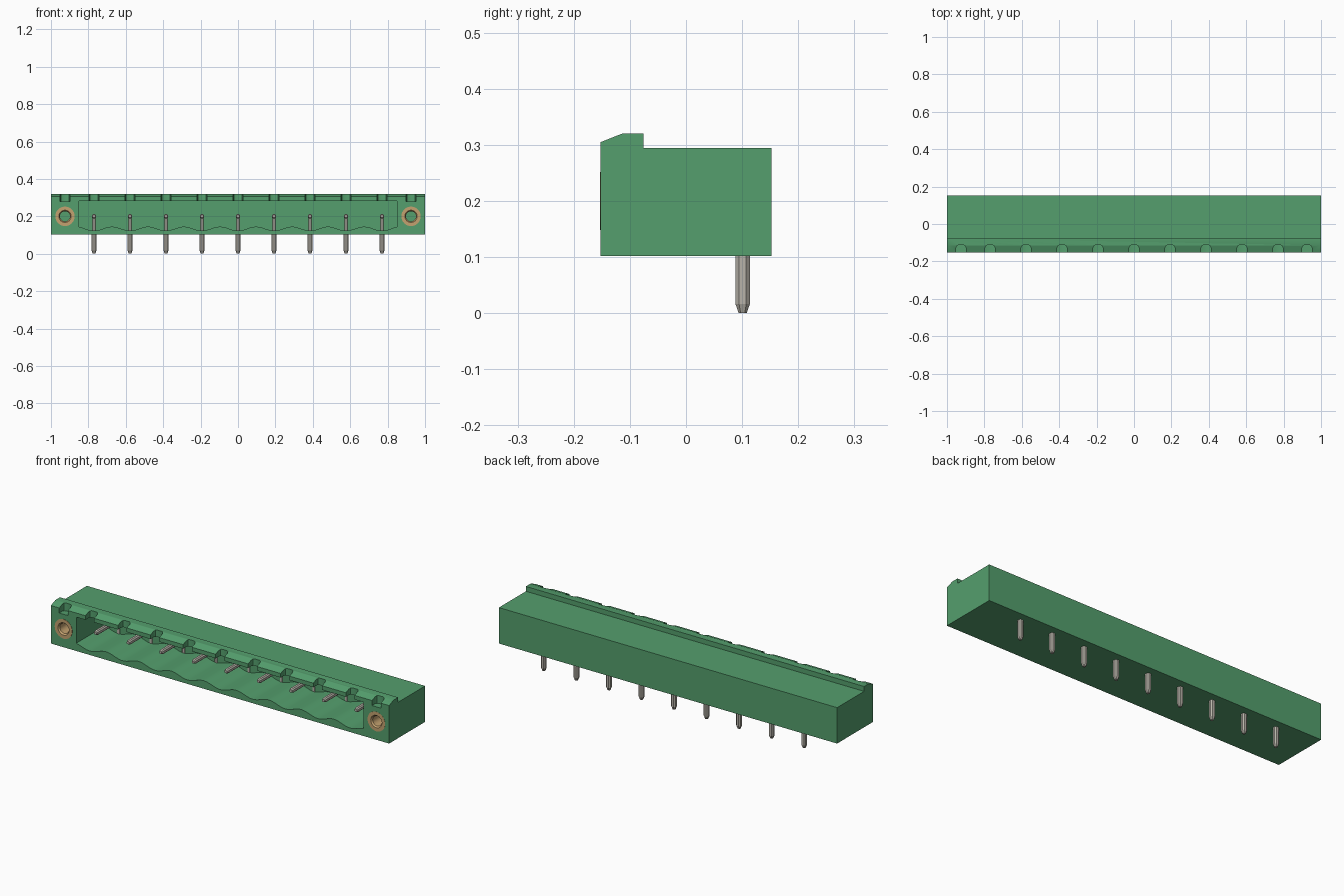
import bpy, bmesh, math
from mathutils import Vector

cube = bpy.data.objects.get("Cube")
if cube:
    bpy.data.objects.remove(cube, do_unlink=True)

FRONT, BACK = -0.152, 0.152
PITCH, COUNT = 0.1925, 9
PIN_X = [(i - (COUNT - 1) / 2) * PITCH for i in range(COUNT)]
SCREW_X = (-0.925, 0.925)
MID_Z = 0.2


def material(name, rgb):
    m = bpy.data.materials.new(name)
    m.use_nodes = True
    m.diffuse_color = (*rgb, 1)
    bsdf = next(n for n in m.node_tree.nodes if n.type == 'BSDF_PRINCIPLED')
    bsdf.inputs["Base Color"].default_value = (*rgb, 1)
    return m


GREEN = material("green plastic", (0.089, 0.345, 0.153))
SILVER = material("tinned metal", (0.48, 0.456, 0.40))
BRASS = material("brass", (0.55, 0.36, 0.16))

# Maps a 2D section point (a, b) and a distance t along an axis to 3D
PLACE = {
    'X': lambda a, b, t: (t, a, b),
    'Y': lambda a, b, t: (a, t, b),
    'Z': lambda a, b, t: (a, b, t),
}


def loft(bm, axis, sections):
    """Skin equal-length 2D sections, given as (distance, points), with end caps."""
    rings = [[bm.verts.new(PLACE[axis](a, b, t)) for a, b in pts] for t, pts in sections]
    n = len(rings[0])
    for low, high in zip(rings, rings[1:]):
        for i in range(n):
            j = (i + 1) % n
            bm.faces.new((low[i], low[j], high[j], high[i]))
    bm.faces.new(rings[0])
    bm.faces.new(rings[-1])


def prism(bm, axis, pts, lo, hi):
    loft(bm, axis, [(lo, pts), (hi, pts)])


def circle(cx, cy, r, n=32):
    return [(cx + r * math.cos(math.tau * i / n), cy + r * math.sin(math.tau * i / n))
            for i in range(n)]


def make(name, bm, mat):
    bmesh.ops.recalc_face_normals(bm, faces=bm.faces)
    me = bpy.data.meshes.new(name)
    bm.to_mesh(me)
    bm.free()
    me.materials.append(mat)
    ob = bpy.data.objects.new(name, me)
    bpy.context.collection.objects.link(ob)
    return ob


def smooth(ob):
    bpy.ops.object.select_all(action='DESELECT')
    ob.select_set(True)
    bpy.context.view_layer.objects.active = ob
    bpy.ops.object.shade_smooth_by_angle(angle=math.radians(30))


def carve(ob, cutter):
    mod = ob.modifiers.new("carve", 'BOOLEAN')
    mod.operation = 'DIFFERENCE'
    mod.solver = 'EXACT'
    mod.object = cutter
    cutter.hide_render = True
    bpy.context.view_layer.update()
    done = ob.evaluated_get(bpy.context.evaluated_depsgraph_get())
    me = bpy.data.meshes.new_from_object(done)
    ob.modifiers.clear()
    ob.data = me
    bpy.data.objects.remove(cutter, do_unlink=True)


# Housing: block with a raised, sloped lip along the front top
bm = bmesh.new()
prism(bm, 'X', [(FRONT, 0.102), (BACK, 0.102), (BACK, 0.294), (-0.076, 0.294),
                (-0.076, 0.32), (-0.114, 0.32), (FRONT, 0.305)], -1, 1)
housing = make("housing", bm, GREEN)

# Front cavity with a scalloped floor, plus the two screw bores
bm = bmesh.new()
steps = 108
floor = []
for i in range(steps + 1):
    x = -0.85 + 1.7 * i / steps
    floor.append((x, 0.134 - 0.011 * math.cos(math.tau * x / PITCH)))
prism(bm, 'Y', floor + [(0.85, 0.283), (-0.85, 0.283)], FRONT - 0.05, 0.09)
for x in SCREW_X:
    prism(bm, 'Y', circle(x, MID_Z, 0.051), FRONT - 0.05, -0.03)
carve(housing, make("cavity_cutter", bm, GREEN))

# Keying notches through the lip, with rounded back corners
bm = bmesh.new()
for x in [*SCREW_X, *PIN_X]:
    right = [(0.026, -0.2), (0.026, -0.126), (0.022, -0.117), (0.014, -0.113)]
    outline = right + [(-a, b) for a, b in reversed(right)]
    prism(bm, 'Z', [(x + a, b) for a, b in outline], 0.278, 0.35)
carve(housing, make("notch_cutter", bm, GREEN))
smooth(housing)

# Threaded bushes at both ends
for side, x in zip(("right", "left"), SCREW_X):
    bm = bmesh.new()
    profile = [(0.052, -0.153), (0.052, -0.02), (0.027, -0.02), (0.027, -0.145), (0.033, -0.153)]
    verts = [bm.verts.new((x + r, y, MID_Z)) for r, y in profile]
    edges = [bm.edges.new((verts[i], verts[(i + 1) % len(verts)])) for i in range(len(verts))]
    bmesh.ops.spin(bm, geom=verts + edges, cent=Vector((x, 0, MID_Z)), axis=(0, 1, 0),
                   angle=math.tau, steps=32, use_merge=True)
    bmesh.ops.remove_doubles(bm, verts=bm.verts, dist=0.0001)
    smooth(make(side + "_screw_bush", bm, BRASS))


def pin_section(cx, cy, half):
    """Square section with chamfered corners."""
    c = half * 0.5
    return [(cx + a, cy + b) for a, b in
            ((half, -c), (half, c), (c, half), (-c, half),
             (-half, c), (-half, -c), (-c, -half), (c, -half))]


# Bent pins: a solder tail below and a contact blade inside the cavity
for i, x in enumerate(PIN_X):
    bm = bmesh.new()
    loft(bm, 'Z', [(z, pin_section(x, 0.101, h))
                   for z, h in ((0, 0.007), (0.016, 0.0127), (0.21, 0.0127))])
    loft(bm, 'Y', [(y, pin_section(x, MID_Z, h))
                   for y, h in ((-0.105, 0.007), (-0.092, 0.0115), (0.11, 0.0115))])
    make(f"pin_{i + 1}", bm, SILVER)
